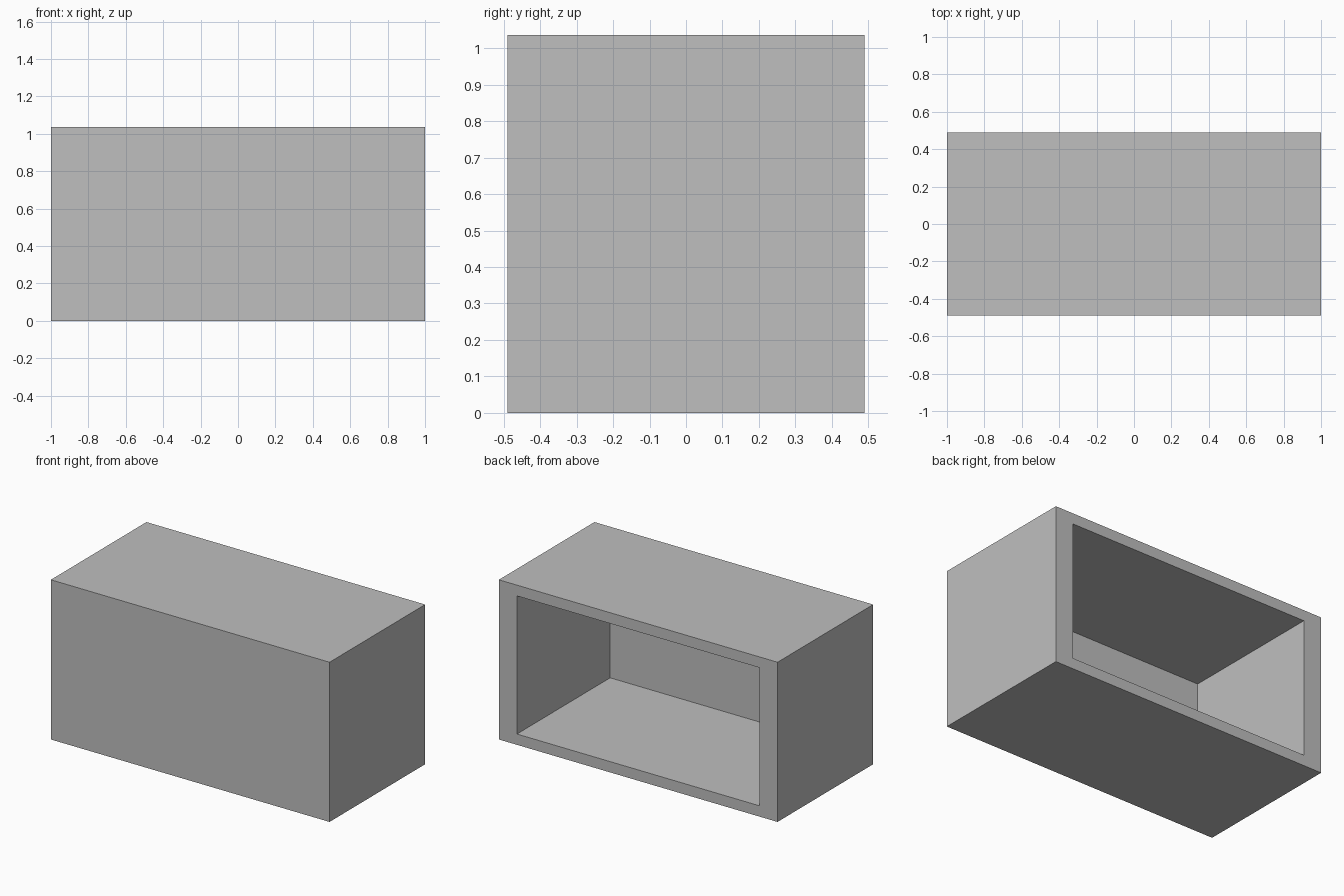
import bpy
import bmesh
from mathutils import Vector

default = bpy.data.objects.get("Cube")
if default:
    bpy.data.objects.remove(default, do_unlink=True)

# Overall size, frame widths around the opening, and front panel thickness
WIDTH, DEPTH, HEIGHT = 2.0, 0.98, 1.036
SIDE, RAIL, PANEL = 0.13, 0.07, 0.025

# Plain grey finish
grey = bpy.data.materials.new("plain grey")
grey.use_nodes = True
colour = (0.52, 0.52, 0.52, 1)
grey.diffuse_color = colour
grey.node_tree.nodes["Principled BSDF"].inputs["Base Color"].default_value = colour

# Outer box
bm = bmesh.new()
bmesh.ops.create_cube(bm, size=1)
bmesh.ops.scale(bm, vec=(WIDTH, DEPTH, HEIGHT), verts=bm.verts)

# Frame around the opening in the back
back = max(bm.faces, key=lambda f: f.calc_center_median().y)
bmesh.ops.inset_region(bm, faces=[back], thickness=RAIL)
for v in back.verts:
    v.co.x = (WIDTH / 2 - SIDE) * (1 if v.co.x > 0 else -1)
    v.co.z = (HEIGHT / 2 - RAIL) * (1 if v.co.z > 0 else -1)

# Hollow the box, leaving a thin front panel
result = bmesh.ops.extrude_discrete_faces(bm, faces=[back])
floor = result["faces"][0]
bmesh.ops.translate(bm, vec=Vector((0, PANEL - DEPTH, 0)), verts=floor.verts)

# Stand it on the ground
bmesh.ops.translate(bm, vec=(0, 0, HEIGHT / 2), verts=bm.verts)
bmesh.ops.recalc_face_normals(bm, faces=bm.faces)

mesh = bpy.data.meshes.new("open_back_box")
bm.to_mesh(mesh)
bm.free()
mesh.materials.append(grey)
box = bpy.data.objects.new("open_back_box", mesh)
bpy.context.collection.objects.link(box)
